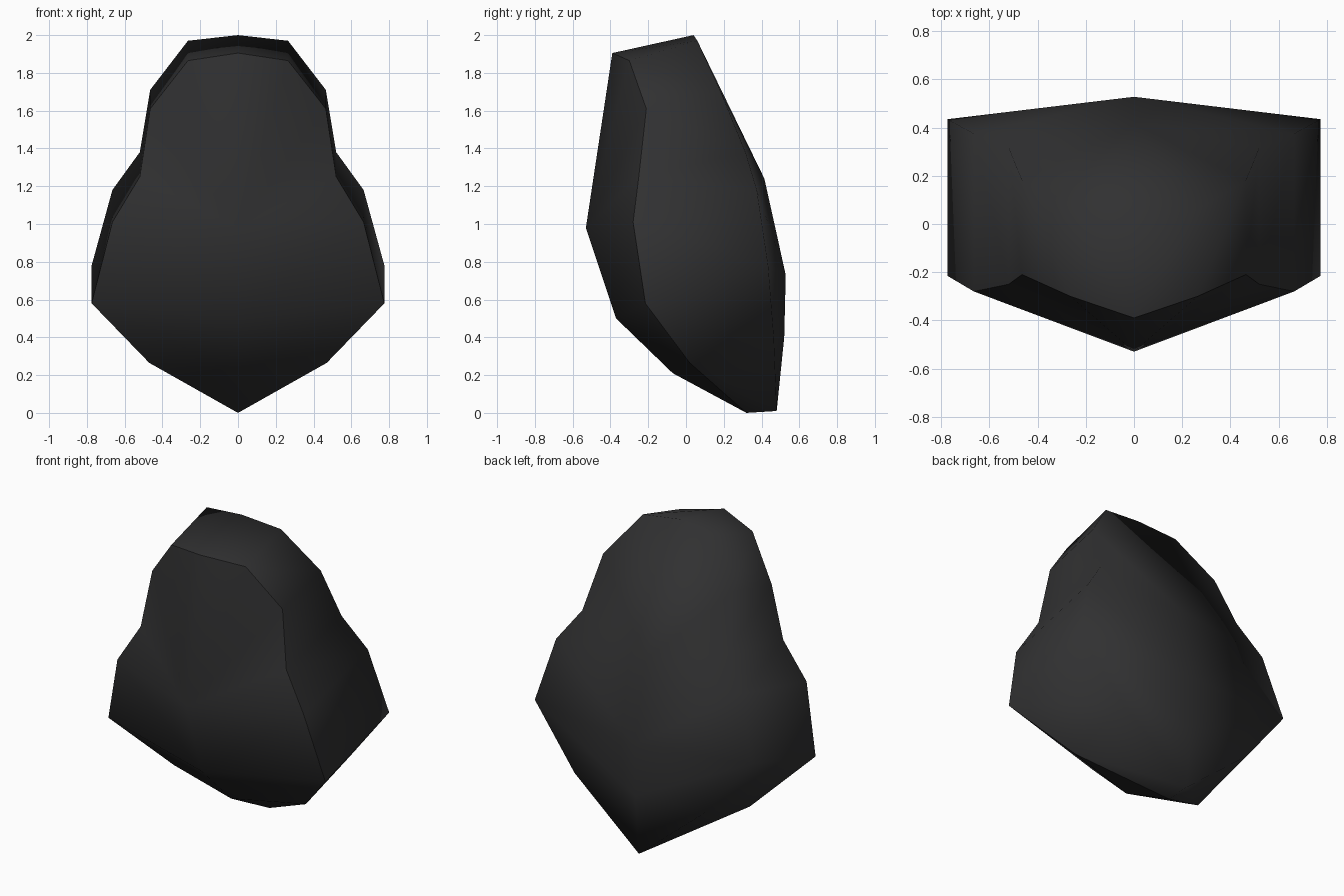
import bpy, bmesh

if "Cube" in bpy.data.objects:
    bpy.data.objects.remove(bpy.data.objects["Cube"])

# One dark flat colour
mat = bpy.data.materials.new("charcoal")
mat.diffuse_color = (0.03, 0.03, 0.031, 1)
mat.use_nodes = True
mat.node_tree.nodes["Principled BSDF"].inputs["Base Color"].default_value = mat.diffuse_color

# Half outline, top to bottom: x, front y, front z, back y, back z
RIM = [
    (0.0, -0.39, 1.905, 0.04, 2.0),
    (0.265, -0.30, 1.865, 0.06, 1.97),
    (0.465, -0.21, 1.61, 0.18, 1.71),
    (0.52, -0.25, 1.25, 0.315, 1.38),
    (0.665, -0.28, 1.01, 0.375, 1.18),
    (0.775, -0.215, 0.58, 0.435, 0.78),
    (0.47, 0.02, 0.265, 0.465, 0.40),
    (0.0, 0.32, 0.0, 0.48, 0.01),
]
FRONT_SPINE = [(-0.53, 0.98), (-0.37, 0.50), (-0.07, 0.21)]
BACK_SPINE = [(0.415, 1.24), (0.528, 0.73), (0.52, 0.40)]
ATTACH = [0, 0, 0, 0, 0, 1, 2, 2]      # spine point each rim point joins

bm = bmesh.new()
front = [bm.verts.new((x, y, z)) for x, y, z, _, _ in RIM]
back = [bm.verts.new((x, y, z)) for x, _, _, y, z in RIM]


def cap(rim, spine):
    """Close a rim with faces running in to the centre line."""
    mid = [bm.verts.new((0, y, z)) for y, z in spine]
    for i in range(len(rim) - 1):
        loop = [rim[i], rim[i + 1], mid[ATTACH[i + 1]], mid[ATTACH[i]]]
        bm.faces.new(list(dict.fromkeys(loop)))


# Front cap, back cap and side wall
cap(front, FRONT_SPINE)
cap(back, BACK_SPINE)
for i in range(len(RIM) - 1):
    bm.faces.new((front[i], front[i + 1], back[i + 1], back[i]))

# Mirror to the other side and weld the centre line
bmesh.ops.mirror(bm, geom=bm.verts[:] + bm.edges[:] + bm.faces[:],
                 axis='X', merge_dist=0.0005)
bmesh.ops.remove_doubles(bm, verts=bm.verts[:], dist=0.001)
bmesh.ops.recalc_face_normals(bm, faces=bm.faces[:])

# Smooth shading with a crisp front rim
rim_keys = {(round(x, 3), round(y, 3), round(z, 3)) for x, y, z, _, _ in RIM}
on_rim = lambda v: (round(abs(v.co.x), 3), round(v.co.y, 3), round(v.co.z, 3)) in rim_keys
for f in bm.faces:
    f.smooth = True
for e in bm.edges:
    if all(on_rim(v) for v in e.verts):
        e.smooth = False

mesh = bpy.data.meshes.new("body_shell")
bm.to_mesh(mesh)
bm.free()
mesh.materials.append(mat)
obj = bpy.data.objects.new("body_shell", mesh)
bpy.context.collection.objects.link(obj)
